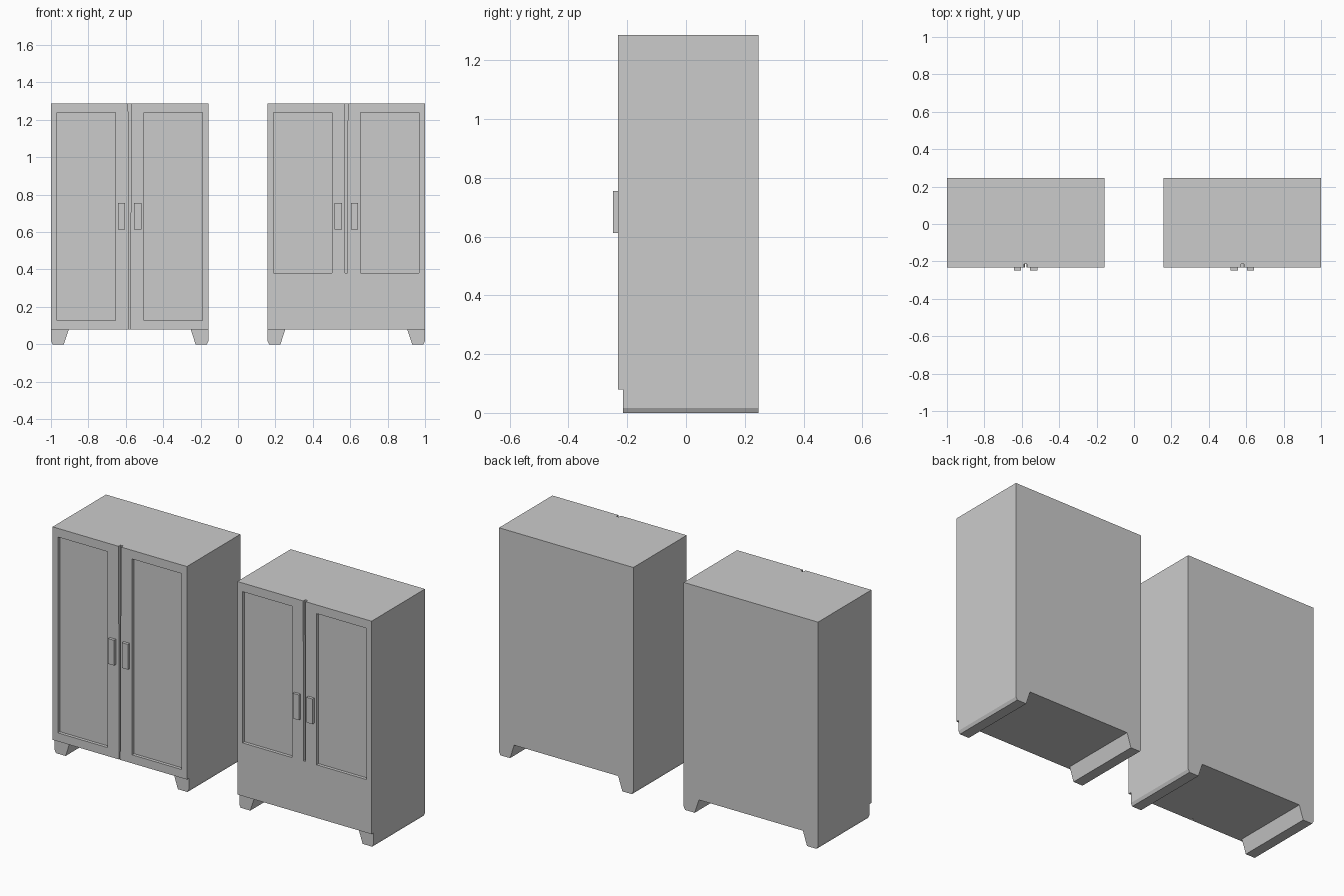
import bpy
import bmesh

cube = bpy.data.objects.get("Cube")
if cube:
    bpy.data.objects.remove(cube, do_unlink=True)

grey = bpy.data.materials.new("plain_grey")
grey.use_nodes = True
colour = (0.6, 0.6, 0.6, 1)
grey.diffuse_color = colour
grey.node_tree.nodes["Principled BSDF"].inputs["Base Color"].default_value = colour

HALF_WIDTH, FRONT, BACK = 0.421, -0.232, 0.246
FLOOR, TOP = 0.08, 1.287
RECESS = FRONT + 0.018     # depth of panels, groove and foot setback
OUT = FRONT - 0.1          # cutters start in front of the doors


def prism(name, outline, y0, y1):
    """Extrude an x-z outline from y0 to y1."""
    bm = bmesh.new()
    face = bm.faces.new([bm.verts.new((x, y0, z)) for x, z in outline])
    moved = bmesh.ops.extrude_face_region(bm, geom=[face])["geom"]
    verts = [v for v in moved if isinstance(v, bmesh.types.BMVert)]
    bmesh.ops.translate(bm, vec=(0, y1 - y0, 0), verts=verts)
    bmesh.ops.recalc_face_normals(bm, faces=bm.faces)
    mesh = bpy.data.meshes.new(name)
    bm.to_mesh(mesh)
    bm.free()
    mesh.materials.append(grey)
    obj = bpy.data.objects.new(name, mesh)
    bpy.context.collection.objects.link(obj)
    return obj


def box(name, x0, x1, y0, y1, z0, z1):
    return prism(name, [(x0, z0), (x1, z0), (x1, z1), (x0, z1)], y0, y1)


def carve(body, cutter):
    cutter.hide_render = True
    cutter.hide_viewport = True
    cutter.display_type = 'WIRE'
    mod = body.modifiers.new(cutter.name, 'BOOLEAN')
    mod.operation = 'DIFFERENCE'
    mod.solver = 'EXACT'
    mod.object = cutter


def cabinet(label, cx, door_bottom, panel_bottom, groove_low):
    body = box(label + "_body", cx - HALF_WIDTH, cx + HALF_WIDTH, FRONT, BACK, FLOOR, TOP)

    # Narrowing groove between the two doors
    high = 0.008
    carve(body, prism(label + "_groove_cutter",
                      [(cx - groove_low, door_bottom), (cx + groove_low, door_bottom),
                       (cx + high, TOP + 0.01), (cx - high, TOP + 0.01)], OUT, RECESS))

    for side, s in (("right", -1), ("left", 1)):
        # Recessed door panel
        x0, x1 = sorted((cx + s * 0.077, cx + s * 0.388))
        carve(body, box(f"{label}_{side}_panel_cutter", x0, x1, OUT, RECESS, panel_bottom, 1.238))

        # Door handle
        x0, x1 = sorted((cx + s * 0.024, cx + s * 0.062))
        box(f"{label}_{side}_handle", x0, x1, FRONT - 0.016, FRONT, 0.613, 0.756)

        # Full-depth foot with sloped inner face and chamfered outer edge
        foot = [(0.421, FLOOR), (0.421, 0.017), (0.412, 0), (0.352, 0), (0.326, FLOOR)]
        prism(f"{label}_{side}_foot", [(cx + s * x, z) for x, z in foot], RECESS, BACK)


cabinet("wardrobe", -0.579, FLOOR - 0.01, 0.128, 0.003)
cabinet("short_door_cabinet", 0.579, 0.381, 0.381, 0.006)
